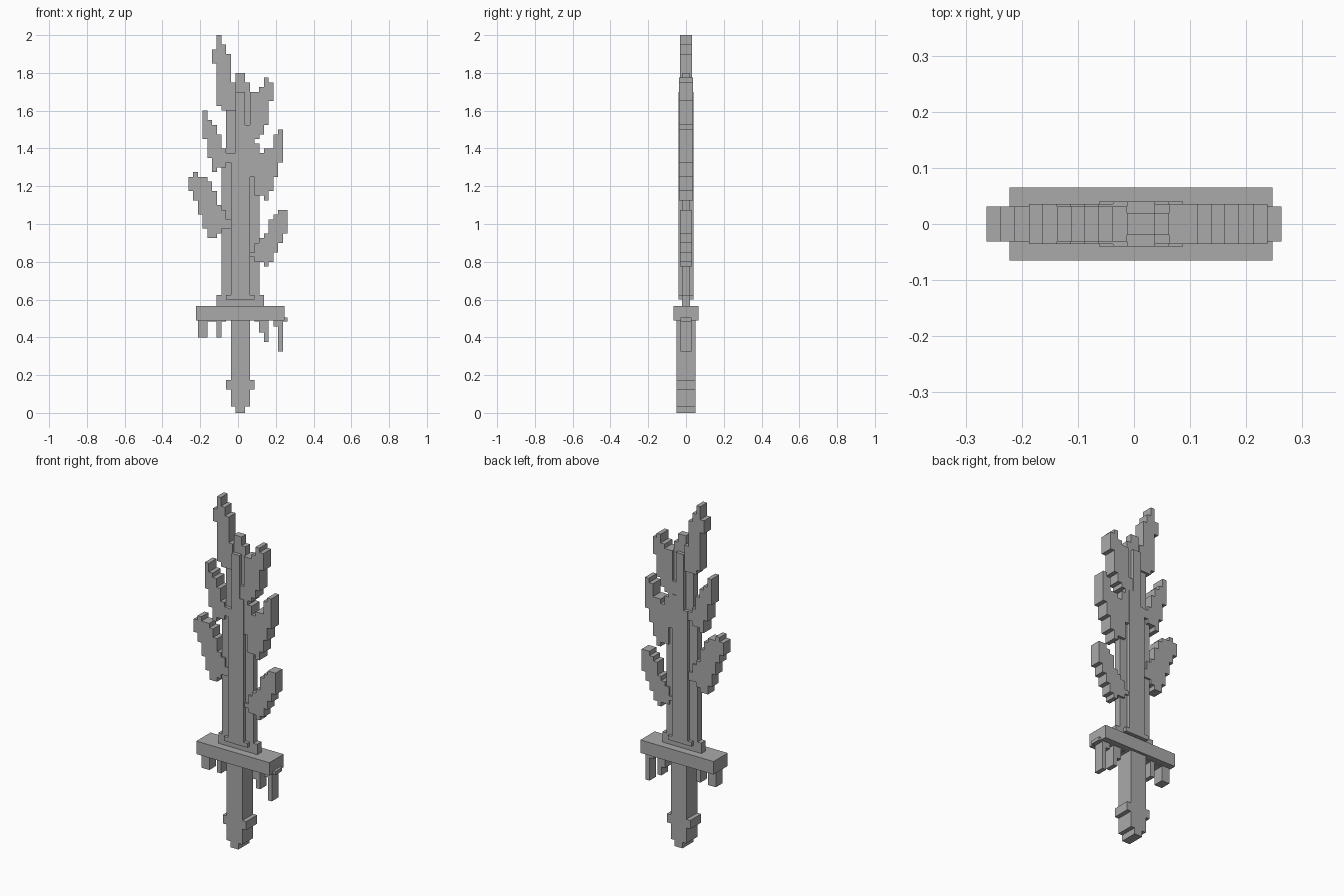
import bpy
import bmesh

if "Cube" in bpy.data.objects:
    bpy.data.objects.remove(bpy.data.objects["Cube"])

U = 0.025          # size of one block
X0 = -0.2625       # left edge of the block grid

grey = bpy.data.materials.new("stone_grey")
grey.diffuse_color = (0.4, 0.4, 0.4, 1.0)
grey.use_nodes = True
grey.node_tree.nodes["Principled BSDF"].inputs["Base Color"].default_value = grey.diffuse_color


def finish(name, bm):
    bmesh.ops.recalc_face_normals(bm, faces=bm.faces)
    mesh = bpy.data.meshes.new(name)
    bm.to_mesh(mesh)
    bm.free()
    mesh.materials.append(grey)
    obj = bpy.data.objects.new(name, mesh)
    bpy.context.collection.objects.link(obj)
    return obj


def stepped_plate(name, start, columns, half):
    """Extrude a stepped outline; each column is (bottom, top) in blocks."""
    upper, lower = [], []
    for i, (lo, hi) in enumerate(columns):
        for x in (X0 + (start + i) * U, X0 + (start + i + 1) * U):
            upper.append((x, hi * U))
            lower.append((x, lo * U))
    outline = []
    for p in upper + lower[::-1]:
        if not outline or p != outline[-1]:
            outline.append(p)
    bm = bmesh.new()
    face = bm.faces.new([bm.verts.new((x, -half, z)) for x, z in outline])
    ext = bmesh.ops.extrude_face_region(bm, geom=[face])
    verts = [v for v in ext["geom"] if isinstance(v, bmesh.types.BMVert)]
    bmesh.ops.translate(bm, verts=verts, vec=(0, 2 * half, 0))
    bmesh.ops.triangulate(bm, faces=[f for f in bm.faces if len(f.verts) > 4])
    return finish(name, bm)


def box(name, x0, x1, z0, z1, half):
    bm = bmesh.new()
    bmesh.ops.create_cube(bm, size=1)
    for v in bm.verts:
        v.co = (x1 if v.co.x > 0 else x0, half if v.co.y > 0 else -half,
                z1 if v.co.z > 0 else z0)
    return finish(name, bm)


# Handle with a wider collar and a narrow pommel tip
stepped_plate("handle", 8, [(5, 7), (1.4, 20), (0, 20), (0, 20), (1.4, 20), (5, 7)], 0.05)

# Crossguard
box("guard", -0.222, 0.247, 0.49, 0.565, 0.065)

# Drips hanging below the guard
stepped_plate("left_drips", 2, [(16, 20), (16, 20), (19.4, 20), (19.4, 20),
                                (16, 20), (19.4, 20)], 0.03)
stepped_plate("right_drips", 14, [(19.4, 20), (17, 20), (15, 20)], 0.03)
stepped_plate("end_drip", 18, [(18.3, 20), (13, 20), (19.4, 20.2)], 0.03)

# Thin blade with its foot, and the thicker spine over it
stepped_plate("blade", 6, [(22.5, 25), (22.5, 52), (22.5, 64), (22.5, 70), (22.5, 72),
                           (22.5, 72), (22.5, 70), (22.5, 58), (22.5, 46), (22.5, 25)], 0.02)
stepped_plate("spine", 8, [(24, 25), (24, 55), (24, 68), (24, 68), (24, 58), (24, 25)], 0.04)

# Flame-like side barbs
stepped_plate("lower_left_barb", 0, [(47, 50), (45, 51), (42, 50), (39, 50), (37, 49),
                                     (37, 47), (38, 44), (39, 43), (39, 41)], 0.031)
stepped_plate("lower_right_barb", 13, [(33, 34), (32, 36), (32, 37), (31, 38), (32, 41),
                                       (34, 42), (36, 43), (38, 43)], 0.031)
stepped_plate("middle_left_barb", 3, [(58, 64), (54, 62), (51, 61), (52, 59),
                                      (52, 56), (53, 55)], 0.036)
stepped_plate("middle_right_barb", 13, [(50, 58), (46, 57), (46, 55), (45, 56),
                                        (47, 56), (50, 59), (53, 60)], 0.036)
stepped_plate("upper_right_barb", 12, [(58, 61), (58, 68), (58, 68), (59, 69),
                                       (61, 71), (66, 70)], 0.036)
stepped_plate("tip_barb", 5, [(74, 77), (65, 80), (64, 78), (64, 76), (64, 70)], 0.031)
